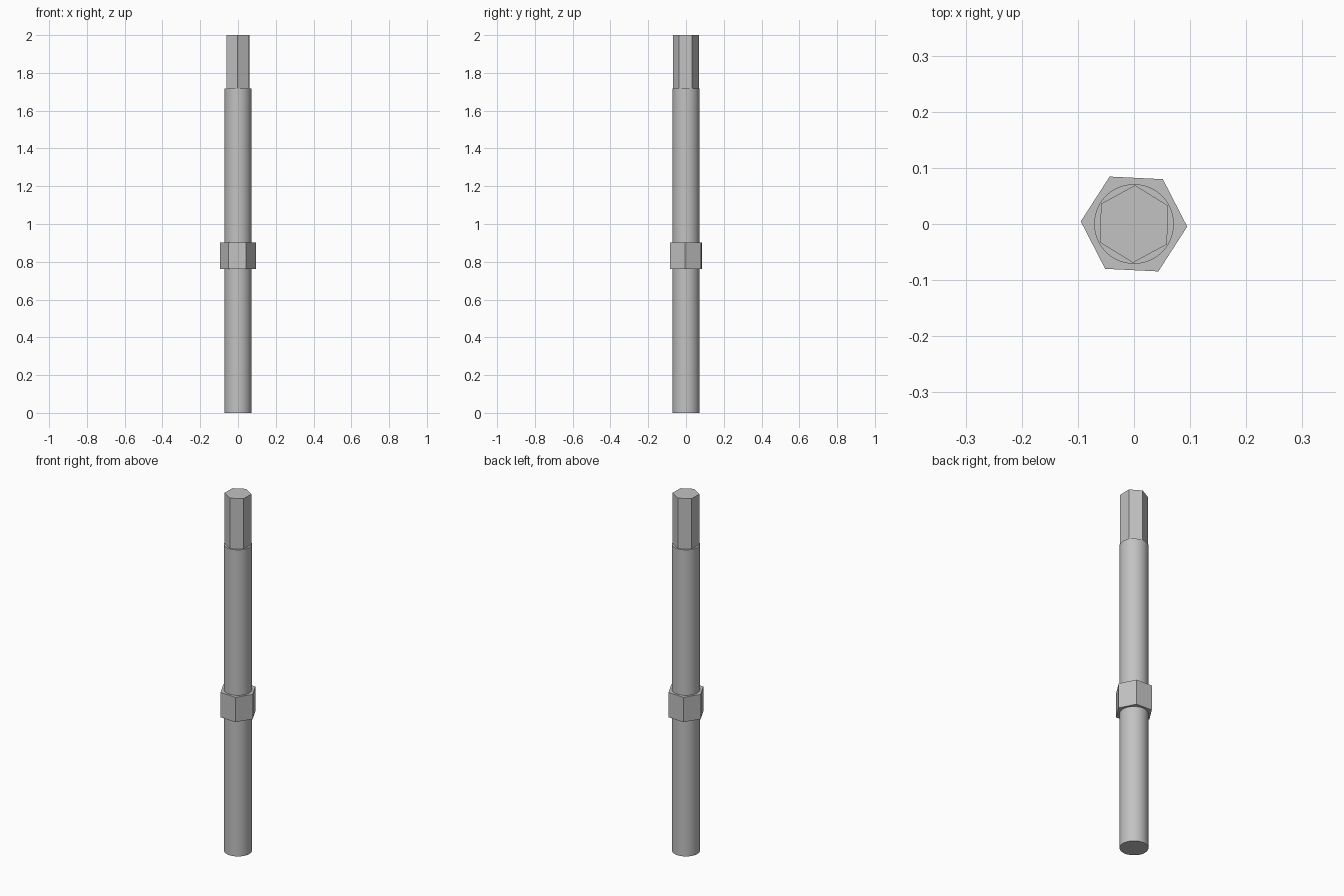
import bpy
import math

cube = bpy.data.objects.get("Cube")
if cube:
    bpy.data.objects.remove(cube, do_unlink=True)

steel = bpy.data.materials.new("grey_steel")
steel.use_nodes = True
colour = (0.54, 0.54, 0.54, 1.0)
steel.diffuse_color = colour
steel.node_tree.nodes["Principled BSDF"].inputs["Base Color"].default_value = colour


def prism(name, sides, radius, bottom, top, corner_angle=0.0):
    """Upright prism with one corner at corner_angle degrees from +x."""
    bpy.ops.mesh.primitive_cylinder_add(
        vertices=sides, radius=radius, depth=top - bottom,
        location=(0, 0, (bottom + top) / 2))
    obj = bpy.context.object
    obj.name = name
    # The primitive starts with a corner on +y
    obj.rotation_euler.z = math.radians(corner_angle - 90)
    bpy.ops.object.transform_apply(location=False, rotation=True, scale=False)
    obj.data.materials.append(steel)
    return obj


# Round shaft, smooth around its side
shaft = prism("shaft", 64, 0.071, 0.0, 1.717)
bpy.ops.object.shade_smooth_by_angle(angle=math.radians(30))

# Hexagonal drive end on top of the shaft
prism("hex_drive_end", 6, 0.069, 1.717, 2.0, corner_angle=88.4)

# Hexagonal collar around the shaft
prism("hex_collar", 6, 0.095, 0.763, 0.902, corner_angle=-2.8)
